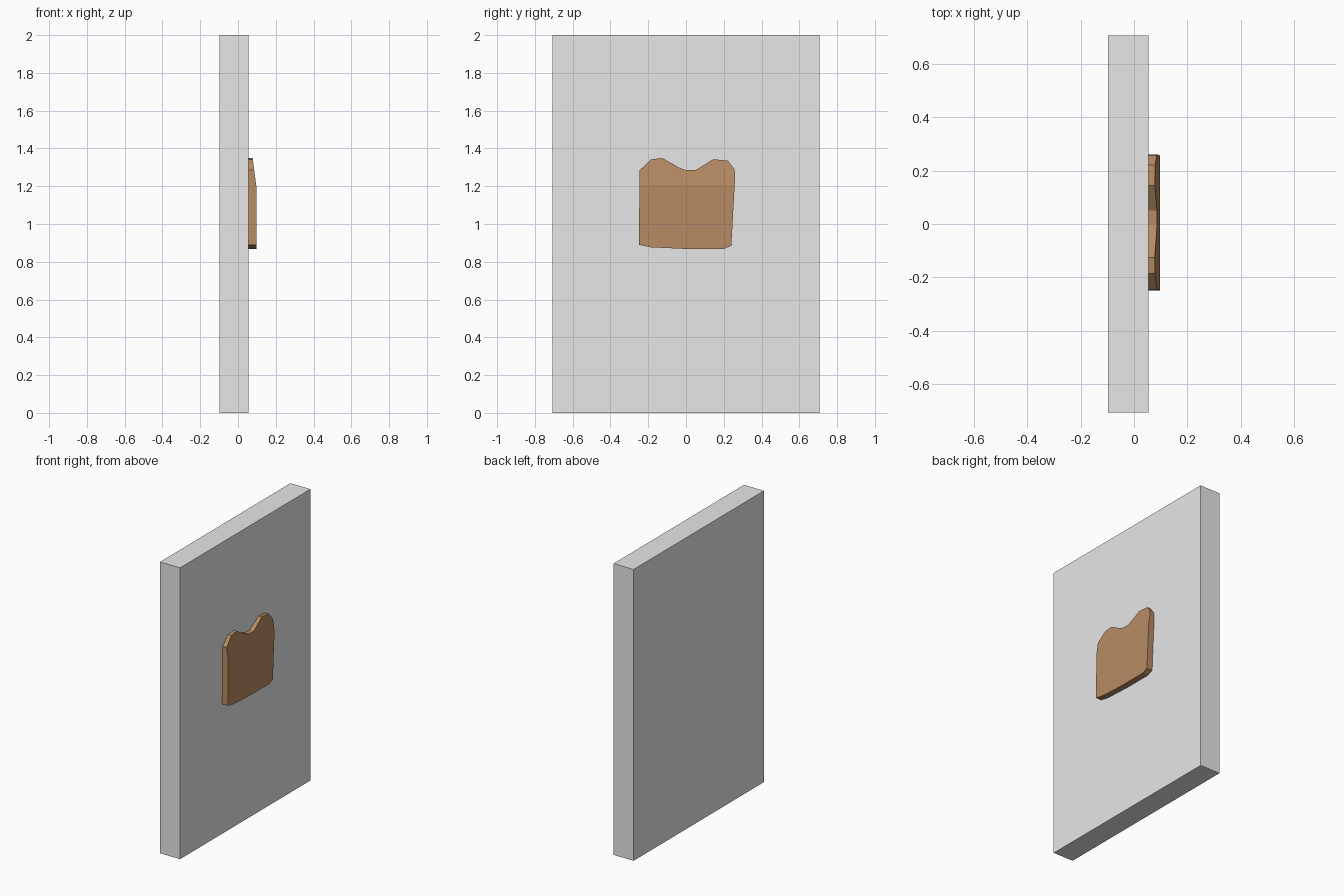
import bpy
import bmesh

if "Cube" in bpy.data.objects:
    bpy.data.objects.remove(bpy.data.objects["Cube"], do_unlink=True)


def make_material(name, rgb):
    mat = bpy.data.materials.new(name)
    mat.use_nodes = True
    mat.diffuse_color = (*rgb, 1)
    mat.node_tree.nodes["Principled BSDF"].inputs["Base Color"].default_value = (*rgb, 1)
    return mat


def add_object(name, bm, mat):
    bmesh.ops.recalc_face_normals(bm, faces=bm.faces)
    mesh = bpy.data.meshes.new(name)
    bm.to_mesh(mesh)
    bm.free()
    mesh.materials.append(mat)
    obj = bpy.data.objects.new(name, mesh)
    bpy.context.collection.objects.link(obj)
    return obj


grey = make_material("light grey", (0.8, 0.8, 0.8))
brown = make_material("toast brown", (0.47, 0.26, 0.125))

# Upright panel
PANEL_BACK, PANEL_FRONT = -0.097, 0.055
bm = bmesh.new()
bmesh.ops.create_cube(bm, size=1)
bmesh.ops.scale(bm, vec=(PANEL_FRONT - PANEL_BACK, 1.414, 2), verts=bm.verts)
bmesh.ops.translate(bm, vec=((PANEL_FRONT + PANEL_BACK) / 2, 0, 1), verts=bm.verts)
add_object("panel", bm, grey)

# Slice outline as (y, z), with two humps along the top
outline = [
    (-0.25, 0.89), (-0.19, 0.877), (0, 0.868), (0.2, 0.868), (0.24, 0.885),
    (0.26, 1.25), (0.257, 1.29), (0.222, 1.335), (0.145, 1.343),
    (0.05, 1.285), (0, 1.285), (-0.035, 1.298), (-0.125, 1.349),
    (-0.185, 1.342), (-0.245, 1.285),
]
SLICE_FRONT, SLOPE_START, SLOPE = 0.097, 1.2, 0.13
bm = bmesh.new()
back = bm.faces.new([bm.verts.new((PANEL_FRONT, y, z)) for y, z in outline])
extruded = bmesh.ops.extrude_face_region(bm, geom=[back], use_keep_orig=True)
front = [v for v in extruded["geom"] if isinstance(v, bmesh.types.BMVert)]
bmesh.ops.translate(bm, vec=(SLICE_FRONT - PANEL_FRONT, 0, 0), verts=front)

# Top of the slice leans back towards the panel
bmesh.ops.bisect_plane(bm, geom=bm.verts[:] + bm.edges[:] + bm.faces[:],
                       plane_co=(0, 0, SLOPE_START), plane_no=(0, 0, 1))
for v in bm.verts:
    if v.co.x > PANEL_FRONT + 0.01 and v.co.z > SLOPE_START:
        v.co.x -= (v.co.z - SLOPE_START) * SLOPE
add_object("toast_slice", bm, brown)
